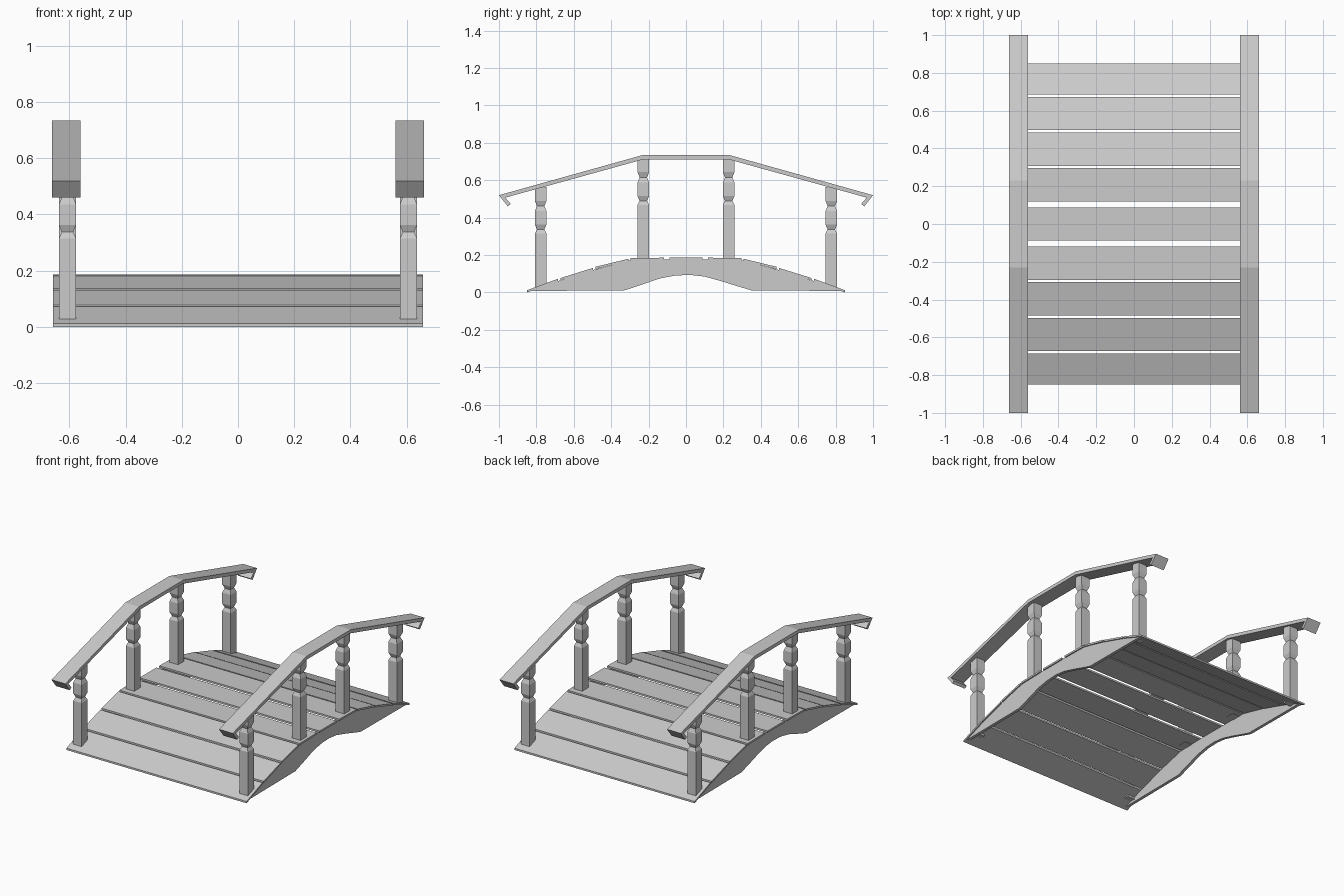
import bpy, bmesh
from mathutils import Matrix

if "Cube" in bpy.data.objects:
    bpy.data.objects.remove(bpy.data.objects["Cube"])

wood = bpy.data.materials.new("grey_wood")
wood.use_nodes = True
wood.diffuse_color = (0.6, 0.6, 0.6, 1)
wood.node_tree.nodes["Principled BSDF"].inputs["Base Color"].default_value = (0.6, 0.6, 0.6, 1)


def finish(bm, name):
    bmesh.ops.recalc_face_normals(bm, faces=bm.faces)
    mesh = bpy.data.meshes.new(name)
    bm.to_mesh(mesh)
    bm.free()
    mesh.materials.append(wood)
    obj = bpy.data.objects.new(name, mesh)
    bpy.context.collection.objects.link(obj)
    return obj


def extrude_profile(name, profile, x0, x1):
    """Extrude a closed (y, z) outline along x."""
    bm = bmesh.new()
    face = bm.faces.new([bm.verts.new((x0, y, z)) for y, z in profile])
    ext = bmesh.ops.extrude_face_region(bm, geom=[face])
    moved = [v for v in ext["geom"] if isinstance(v, bmesh.types.BMVert)]
    bmesh.ops.translate(bm, verts=moved, vec=(x1 - x0, 0, 0))
    return finish(bm, name)


def baluster(name, x, y, base, shaft_top):
    """Square post with two pinched necks below its head."""
    rings = [(base, .031), (shaft_top, .031), (shaft_top + .022, .02),
             (shaft_top + .048, .031), (shaft_top + .12, .031),
             (shaft_top + .147, .02), (shaft_top + .175, .031),
             (shaft_top + .248, .031)]
    bm = bmesh.new()
    loops = [[bm.verts.new((x + sx * r, y + sy * r, z))
              for sx, sy in ((-1, -1), (1, -1), (1, 1), (-1, 1))] for z, r in rings]
    for low, high in zip(loops, loops[1:]):
        for i in range(4):
            j = (i + 1) % 4
            bm.faces.new((low[i], low[j], high[j], high[i]))
    bm.faces.new(loops[0])
    bm.faces.new(loops[-1])
    return finish(bm, name)


# Deck planks: (inner y, outer y, inner top z, outer top z), mirrored front to back
plank_rows = [(.118, .296, .186, .183), (.308, .485, .18, .137),
              (.497, .672, .131, .077), (.685, .85, .073, .012)]
thick = .012
extrude_profile("plank_middle", [(-.088, .174), (.088, .174), (.088, .186), (-.088, .186)], -.658, .658)
for side, label in ((-1, "front"), (1, "back")):
    for n, (y0, y1, z0, z1) in enumerate(plank_rows, 1):
        outline = [(side * y0, z0), (side * y1, z1),
                   (side * y1, z1 - thick), (side * y0, z0 - thick)]
        extrude_profile(f"plank_{label}_{n}", outline, -.658, .658)

# Arched side beams
half_top = [(.84, .008), (.68, .062), (.49, .122), (.305, .17), (.1, .176)]
arch = [(-.33, .011), (-.25, .037), (-.14, .075), (-.06, .09), (.02, .094),
        (.1, .085), (.19, .06), (.28, .032), (.35, .011)]
beam = half_top + [(-y, z) for y, z in reversed(half_top)] + [(-.82, .008)] + arch

# Handrail with hooked ends
half_rail = [(.23, .735), (1, .52), (.953, .46), (.937, .473), (.966, .507), (.226, .712)]
rail = half_rail + [(-y, z) for y, z in reversed(half_rail)]

for sx, label in ((-1, "right"), (1, "left")):
    extrude_profile(f"side_beam_{label}", beam, sx * .63, sx * .65)
    extrude_profile(f"handrail_{label}", rail, sx * .561, sx * .662)
    for sy, end in ((-1, "front"), (1, "back")):
        baluster(f"post_{end}_{label}_outer", sx * .607, sy * .777, .025, .315)
        baluster(f"post_{end}_{label}_inner", sx * .607, sy * .228, .17, .468)
